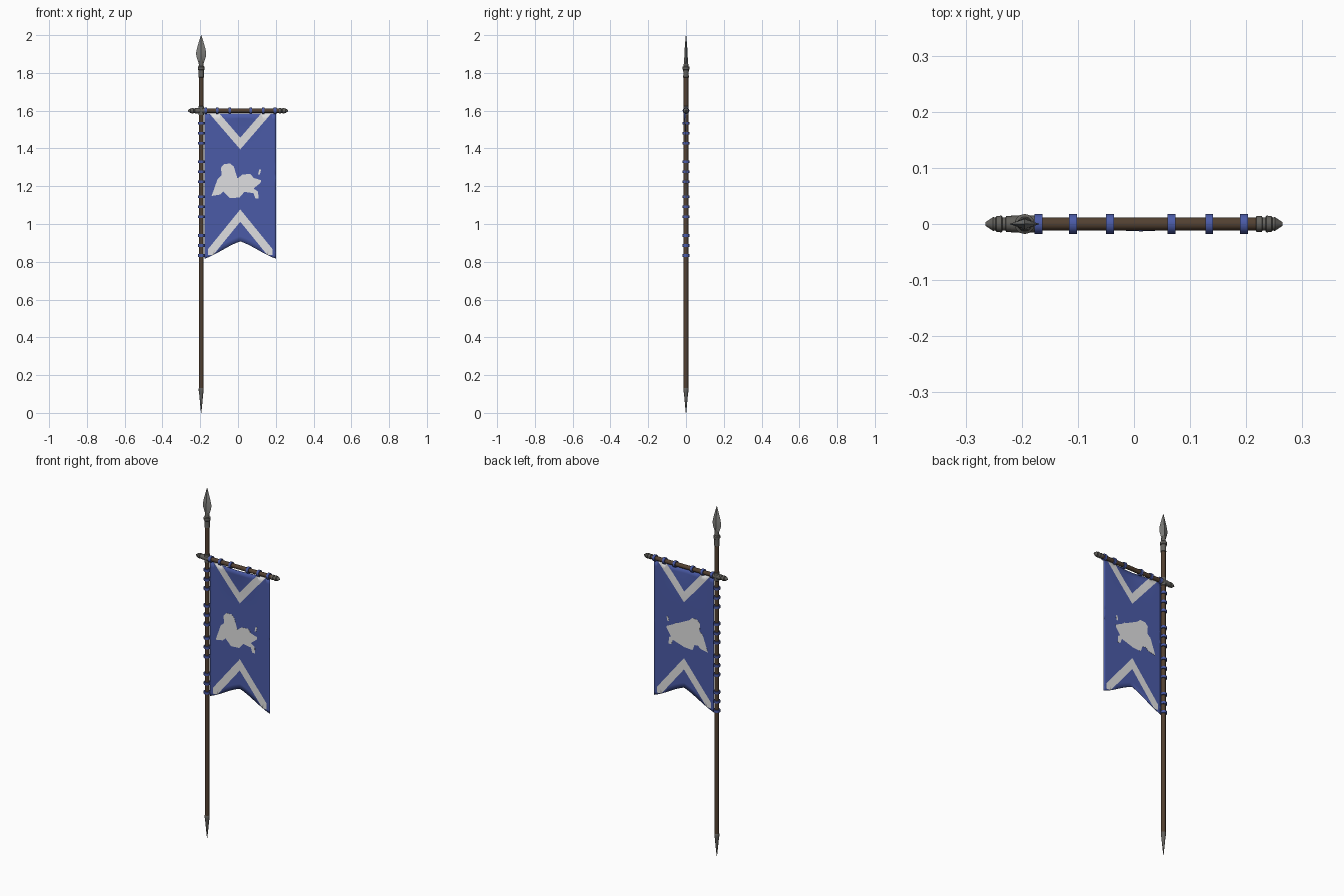
import bpy, bmesh, math
from mathutils import Vector

if "Cube" in bpy.data.objects:
    bpy.data.objects.remove(bpy.data.objects["Cube"])


def material(name, rgb):
    m = bpy.data.materials.new(name)
    m.diffuse_color = (*rgb, 1)
    m.use_nodes = True
    m.node_tree.nodes["Principled BSDF"].inputs["Base Color"].default_value = m.diffuse_color
    return m


WOOD = material("brown wood", (0.085, 0.052, 0.031))
STEEL = material("grey steel", (0.22, 0.22, 0.21))
IRON = material("dark iron", (0.125, 0.12, 0.108))
BLUE = material("blue cloth", (0.070, 0.105, 0.39))
SILVER = material("silver paint", (0.74, 0.74, 0.75))

POLE_X, BAR_Z, MID = -0.195, 1.6, 0.012


def finish(name, bm, mats, angle=35):
    me = bpy.data.meshes.new(name)
    bmesh.ops.recalc_face_normals(bm, faces=bm.faces)
    bm.to_mesh(me)
    bm.free()
    for m in mats:
        me.materials.append(m)
    ob = bpy.data.objects.new(name, me)
    bpy.context.collection.objects.link(ob)
    bpy.context.view_layer.objects.active = ob
    bpy.ops.object.select_all(action='DESELECT')
    ob.select_set(True)
    bpy.ops.object.shade_smooth_by_angle(angle=math.radians(angle))
    return ob


def loft(name, sections, mat, sides=12, along_x=False, angle=35):
    """Rings of (position, radius[, depth radius]) on the pole axis or the crossbar axis."""
    bm = bmesh.new()
    rings = []
    for t, r, *d in sections:
        ry = d[0] if d else r
        ring = []
        for i in range(sides):
            a = math.tau * i / sides
            u, v = r * math.cos(a), ry * math.sin(a)
            ring.append(bm.verts.new((t, v, BAR_Z + u) if along_x else (POLE_X + u, v, t)))
        rings.append(ring)
    for a, b in zip(rings, rings[1:]):
        for i in range(sides):
            j = (i + 1) % sides
            bm.faces.new((a[i], a[j], b[j], b[i]))
    bm.faces.new(rings[0])
    bm.faces.new(rings[-1])
    return finish(name, bm, [mat], angle)


def band(name, t, mat, r=0.018, half=0.007, along_x=False):
    return loft(name, [(t - half, r), (t + half, r)], mat, 12, along_x)


# Pole with its ground spike, socket and spear head
loft("pole", [(0.12, 0.0122), (1.80, 0.0122)], WOOD)
loft("ground_spike", [(0.0, 0.001), (0.04, 0.005), (0.10, 0.0105), (0.115, 0.0128),
                      (0.13, 0.0128), (0.132, 0.0115)], IRON)
loft("spear_socket", [(1.775, 0.012), (1.777, 0.015), (1.80, 0.014), (1.815, 0.015),
                      (1.818, 0.018), (1.832, 0.018), (1.836, 0.013), (1.87, 0.010)], IRON)
loft("spear_head", [(1.835, 0.011, 0.011), (1.855, 0.014, 0.011), (1.885, 0.025, 0.009),
                    (1.905, 0.027, 0.009), (1.93, 0.022, 0.007), (1.965, 0.012, 0.004),
                    (2.0, 0.001, 0.001)], STEEL, sides=4, angle=20)

# Crossbar with stepped end caps
loft("crossbar", [(-0.225, 0.0118), (0.225, 0.0118)], WOOD, along_x=True)
CAP = [(0.217, 0.0115), (0.218, 0.0140), (0.228, 0.0140), (0.229, 0.012), (0.234, 0.012),
       (0.236, 0.015), (0.245, 0.014), (0.247, 0.0115), (0.251, 0.0125), (0.256, 0.009),
       (0.265, 0.003)]
for side, label in ((-1, "left"), (1, "right")):
    loft("bar_cap_" + label, [(side * t, r) for t, r in CAP], IRON, along_x=True)

# Iron joint where the bar crosses the pole
loft("joint_on_pole", [(1.576, 0.0125), (1.578, 0.0145), (1.622, 0.0145), (1.624, 0.0125)], IRON)
band("joint_on_bar", POLE_X, IRON, 0.015, 0.024, True)

# Cloth loops: six on the bar, four groups of three on the pole
for i, x in enumerate((-0.17, -0.109, -0.043, 0.067, 0.134, 0.196)):
    band(f"bar_loop_{i + 1}", x, BLUE, along_x=True)
for g, z in enumerate((1.48, 1.277, 1.092, 0.886)):
    for k in (-1, 0, 1):
        band(f"pole_loop_{g + 1}_{k + 2}", z + k * 0.053, BLUE)

# Flag: a sheet with a notched hem, cut along the chevron edges
LEFT, RIGHT, TOP, COLS, ROWS = -0.177, 0.202, 1.586, 28, 24
bm = bmesh.new()
grid = []
for i in range(COLS + 1):
    x = LEFT + (RIGHT - LEFT) * i / COLS
    t = min(1, abs(x - MID) / 0.19)
    hem = 0.908 - 0.092 * (0.7 * t + 0.3 * math.sin(math.pi / 2 * t) ** 2)
    grid.append([bm.verts.new((x, 0, hem + (TOP - hem) * j / ROWS)) for j in range(ROWS + 1)])
for a, b in zip(grid, grid[1:]):
    for j in range(ROWS):
        bm.faces.new((a[j], b[j], b[j + 1], a[j + 1]))

UP, DOWN = 1.16, 1.23      # chevron slopes
cuts = [((0, 0, 0.835), (0, 0, 1))]
for s in (-1, 1):
    cuts += [((MID, 0, z), (-s * UP, 0, 1)) for z in (1.395, 1.457)]
    cuts += [((MID, 0, z), (s * DOWN, 0, 1)) for z in (1.077, 1.012)]
    cuts += [((MID + s * 0.17, 0, 0), (1, 0, 0))]
for co, no in cuts:
    bmesh.ops.bisect_plane(bm, geom=bm.verts[:] + bm.edges[:] + bm.faces[:], dist=1e-5,
                           plane_co=Vector(co), plane_no=Vector(no).normalized())
for f in bm.faces:
    c = f.calc_center_median()
    d = abs(c.x - MID)
    upper = 1.395 < c.z - UP * d < 1.457
    lower = 1.012 < c.z + DOWN * d < 1.077 and d < 0.17 and c.z > 0.835
    f.material_index = int(upper or lower)
for v in bm.verts:         # slight gather under the bar
    v.co.y = -0.012 * math.cos(math.pi * (v.co.x - MID) / 0.4) ** 4 * max(0, (v.co.z - 1.4) / 0.186) ** 2
flag = finish("flag", bm, [BLUE, SILVER])
mod = flag.modifiers.new("thickness", 'SOLIDIFY')
mod.thickness, mod.offset = 0.002, 0


def plate(name, outline, mat, half=0.002):
    """Thin plate through the flag, outline in hundredths of a unit."""
    bm = bmesh.new()
    front = [bm.verts.new((x / 100, -half, z / 100)) for x, z in outline]
    back = [bm.verts.new((x / 100, half, z / 100)) for x, z in outline]
    caps = [bm.faces.new(front), bm.faces.new(back[::-1])]
    for i in range(len(front)):
        bm.faces.new((front[i - 1], front[i], back[i], back[i - 1]))
    bmesh.ops.triangulate(bm, faces=caps)
    return finish(name, bm, [mat])


# Striding lion emblem, seen on both faces of the flag
plate("lion_emblem", [
    (-9.0, 129.9), (-7.2, 131.8), (-4.0, 132), (-2.2, 130.3), (-1.3, 127), (-0.3, 124.1),
    (2.4, 126.2), (6.6, 126.5), (8.7, 123.8), (12.2, 123.2), (12, 121.8), (8.6, 121.2),
    (8.2, 118.8), (10.6, 117.2), (10.9, 113.5), (9.2, 113.5), (8.2, 116.3), (3.4, 117),
    (0.8, 114), (-4.3, 113.7), (-1.6, 116.5), (-7.7, 117.2), (-9.5, 115.6), (-14, 114.8),
    (-13.2, 117), (-10.8, 118.8), (-10.8, 123.8), (-8.7, 125.7)], SILVER)
plate("lion_tail_tuft", [(10.6, 126.2), (11.6, 126.2), (12.2, 128.8), (11.2, 128.8)], SILVER)
